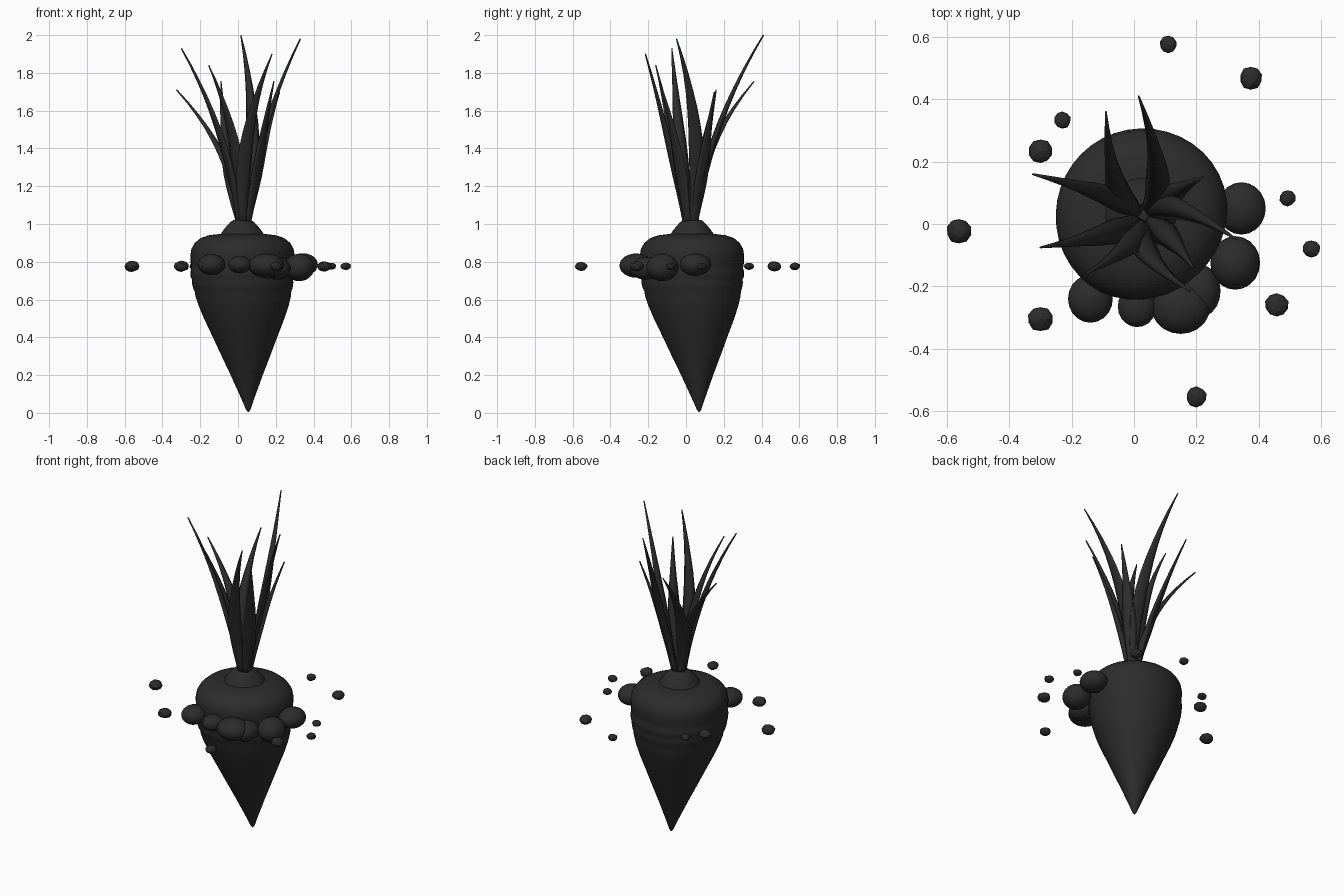
import bpy, bmesh, math, random
from mathutils import Vector

if "Cube" in bpy.data.objects:
    bpy.data.objects.remove(bpy.data.objects["Cube"])

random.seed(4)
mat = bpy.data.materials.new("dark_grey")
mat.diffuse_color = (0.025, 0.025, 0.025, 1)
mat.use_nodes = True
mat.node_tree.nodes["Principled BSDF"].inputs["Base Color"].default_value = mat.diffuse_color


def finish(bm, name, smooth=True):
    bmesh.ops.recalc_face_normals(bm, faces=bm.faces)
    for f in bm.faces:
        f.smooth = smooth
    me = bpy.data.meshes.new(name)
    bm.to_mesh(me)
    bm.free()
    me.materials.append(mat)
    ob = bpy.data.objects.new(name, me)
    bpy.context.collection.objects.link(ob)
    return ob


def loft(name, rings):
    """Skin a list of closed point rings and cap both ends."""
    bm = bmesh.new()
    vs = [[bm.verts.new(p) for p in r] for r in rings]
    n = len(vs[0])
    for a, b in zip(vs, vs[1:]):
        for i in range(n):
            bm.faces.new((a[i], a[(i + 1) % n], b[(i + 1) % n], b[i]))
    bm.faces.new(vs[0][::-1])
    bm.faces.new(vs[-1])
    return finish(bm, name)


def root_ring(z, r, n=40):
    """Slightly uneven circle around the gently leaning root axis."""
    k = min(z / 0.7, 1)
    cx, cy = 0.055 - 0.033 * k, 0.07 - 0.037 * k
    pts = []
    for i in range(n):
        a = math.tau * i / n
        q = r * (1 + 0.022 * math.sin(2 * a) + 0.008 * math.sin(3 * a + 1))
        pts.append((cx + q * math.cos(a), cy + q * math.sin(a), z))
    return pts


# Carrot root: tapered profile with shallow wrinkles in the upper half
profile = [(0.005, 0.003), (0.02, 0.013), (0.06, 0.028), (0.2, 0.085), (0.3, 0.128),
           (0.4, 0.17), (0.5, 0.213), (0.57, 0.239), (0.62, 0.253), (0.645, 0.256),
           (0.66, 0.263), (0.69, 0.269), (0.705, 0.267), (0.72, 0.274), (0.75, 0.275),
           (0.765, 0.270), (0.79, 0.274), (0.84, 0.275), (0.87, 0.270), (0.90, 0.252),
           (0.925, 0.222), (0.94, 0.18), (0.946, 0.13), (0.944, 0.05)]
loft("carrot_root", [root_ring(z, r) for z, r in profile])

# Crown dome under the leaves
crown = [(0.92, 0.125), (0.945, 0.115), (0.97, 0.098), (0.99, 0.082),
         (1.01, 0.063), (1.02, 0.048), (1.022, 0.02)]
loft("crown", [root_ring(z, r, 24) for z, r in crown])


# Leaves: lens-section blades through base, middle and tip
def leaf(name, mid, tip):
    mid, tip = Vector(mid), Vector(tip)
    centre = Vector((0.03, 0.025, 0.98))
    out = Vector((mid.x - centre.x, mid.y - centre.y, 0)).normalized()
    base = centre + out * 0.022
    m = (mid.z - base.z) / (tip.z - base.z)

    def at(t):
        return (base * ((t - m) * (t - 1) / m) + mid * (t * (t - 1) / (m * (m - 1)))
                + tip * (t * (t - m) / (1 - m)))

    widths = [0.042, 0.05, 0.062, 0.074, 0.08, 0.076, 0.066, 0.054, 0.04, 0.028, 0.017, 0.006]
    rings = []
    for i, w in enumerate(widths):
        t = i / (len(widths) - 1)
        p = at(t)
        d = (at(t + 0.01) - at(t - 0.01)).normalized()
        radial = out.lerp(Vector((tip.x - mid.x, tip.y - mid.y, 0)).normalized(), 0.5 * t)
        side = d.cross(radial).normalized()
        nrm = side.cross(d).normalized()
        h = w * 0.12 + 0.003 + 0.008 * (1 - t)
        rings.append([p + side * (u * w / 2) + nrm * (v * h - 0.12 * w * u * u * (-1 if nrm.dot(out) > 0 else 1))
                      for u, v in [(1, 0), (.55, .7), (0, 1), (-.55, .7),
                                   (-1, 0), (-.55, -.7), (0, -1), (.55, -.7)]])
    loft(name, rings)


leaves = [((0.075, 0.15, 1.45), (0.015, 0.41, 2.0)),
          ((-0.06, 0.14, 1.42), (-0.09, 0.36, 1.755)),
          ((-0.11, 0.10, 1.42), (-0.325, 0.16, 1.71)),
          ((-0.085, -0.03, 1.45), (-0.30, -0.075, 1.93)),
          ((0.13, 0.05, 1.45), (0.33, -0.05, 1.98)),
          ((-0.02, -0.07, 1.45), (-0.155, -0.16, 1.84)),
          ((0.05, -0.10, 1.47), (0.18, -0.215, 1.9)),
          ((0.12, -0.05, 1.42), (0.19, -0.14, 1.755)),
          ((0.13, 0.10, 1.40), (0.22, 0.15, 1.70))]
for i, (mid, tip) in enumerate(leaves):
    leaf(f"leaf_{i + 1}", mid, tip)


def ball(name, loc, scale, sub, jitter, smooth):
    bm = bmesh.new()
    bmesh.ops.create_icosphere(bm, subdivisions=sub, radius=1)
    for v in bm.verts:
        v.co *= 1 + random.uniform(-jitter, jitter)
        v.co = Vector(loc) + Vector(c * s for c, s in zip(v.co, scale))
    return finish(bm, name, smooth)


# Soil lumps pushed up around the front and right: x, y, z, radii
lumps = [(-0.14, -0.24, 0.785, 0.072, 0.077, 0.056),
         (0.01, -0.265, 0.785, 0.062, 0.066, 0.046),
         (0.15, -0.265, 0.78, 0.095, 0.088, 0.064),
         (0.21, -0.215, 0.765, 0.068, 0.085, 0.06),
         (0.325, -0.125, 0.77, 0.08, 0.086, 0.073),
         (0.345, 0.05, 0.785, 0.078, 0.084, 0.06)]
for i, l in enumerate(lumps):
    ball(f"soil_lump_{i + 1}", l[:3], l[3:], 3, 0, True)

# Loose pebbles scattered around: x, y, radius
pebbles = [(0.11, 0.577, 0.028), (0.375, 0.468, 0.037), (-0.23, 0.333, 0.027),
           (-0.30, 0.234, 0.038), (-0.562, -0.022, 0.04), (-0.30, -0.305, 0.04),
           (0.20, -0.555, 0.033), (0.458, -0.26, 0.038), (0.57, -0.08, 0.028),
           (0.493, 0.083, 0.026)]
for i, (x, y, r) in enumerate(pebbles):
    ball(f"pebble_{i + 1}", (x, y, 0.776), (r, r, r * 0.72), 1 + 1, 0.06, False)
